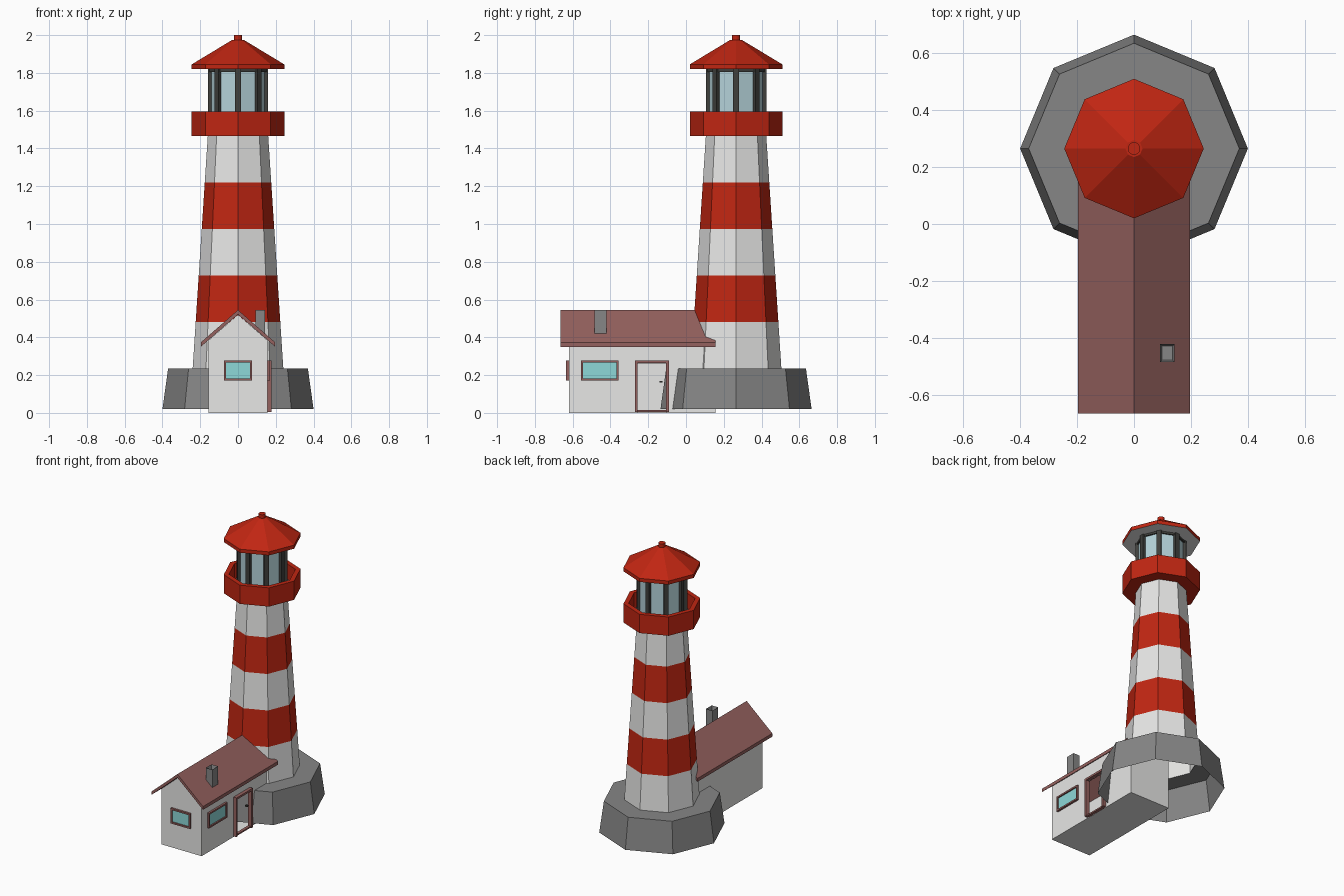
import bpy, bmesh, math
from mathutils import Matrix, Vector

if "Cube" in bpy.data.objects:
    bpy.data.objects.remove(bpy.data.objects["Cube"])

CY = 0.265  # tower axis


def mat(name, r, g, b):
    m = bpy.data.materials.new(name)
    m.diffuse_color = (r, g, b, 1)
    m.use_nodes = True
    m.node_tree.nodes["Principled BSDF"].inputs["Base Color"].default_value = m.diffuse_color
    return m


RED = mat("red paint", 0.53, 0.019, 0.006)
WHITE = mat("white plaster", 0.8, 0.8, 0.79)
STONE = mat("grey stone", 0.24, 0.24, 0.24)
BROWN = mat("brown tile", 0.30, 0.12, 0.113)
IRON = mat("dark iron", 0.05, 0.05, 0.045)
PANE = mat("lantern glass", 0.46, 0.65, 0.70)
CYAN = mat("window glass", 0.27, 0.69, 0.69)


def finish(name, bm, mats):
    bmesh.ops.recalc_face_normals(bm, faces=bm.faces)
    me = bpy.data.meshes.new(name)
    bm.to_mesh(me)
    bm.free()
    for m in mats:
        me.materials.append(m)
    ob = bpy.data.objects.new(name, me)
    bpy.context.collection.objects.link(ob)
    return ob


def lathe(name, profile, mats, slots=None, n=8):
    """Turn (radius, z) points round the tower axis; slots = material per band."""
    bm = bmesh.new()
    rings = []
    for r, z in profile:
        if r == 0:
            rings.append([bm.verts.new((0, CY, z))] * n)
        else:
            rings.append([bm.verts.new((r * math.cos(math.tau * i / n),
                                        CY + r * math.sin(math.tau * i / n), z))
                          for i in range(n)])
    for k, (a, b) in enumerate(zip(rings, rings[1:])):
        for i in range(n):
            j = (i + 1) % n
            f = bm.faces.new(list(dict.fromkeys((a[i], a[j], b[j], b[i]))))
            f.material_index = slots[k] if slots else 0
    return finish(name, bm, mats)


def add_box(bm, lo, hi, turn=None):
    c = [(a + b) / 2 for a, b in zip(lo, hi)]
    s = [b - a for a, b in zip(lo, hi)]
    m = Matrix.Translation(c) @ Matrix.Diagonal((*s, 1))
    bmesh.ops.create_cube(bm, size=1, matrix=(turn @ m) if turn else m)


def boxes(name, spans, m):
    bm = bmesh.new()
    for lo, hi in spans:
        add_box(bm, lo, hi)
    return finish(name, bm, [m])


# --- Lighthouse ---
# Stone foot, open underneath
lathe("stone_foot", [(0.40, 0.02), (0.37, 0.235), (0.235, 0.235)], [STONE])

# Tapered tower with stripes
tower = [(0.24 - 0.08 * i / 5, 0.235 + 1.23 * i / 5) for i in range(6)]
lathe("tower", tower, [WHITE, RED], [0, 1, 0, 1, 0])

# Gallery with parapet and floor
lathe("gallery", [(0, 1.465), (0.245, 1.465), (0.245, 1.595), (0.212, 1.595),
                  (0.212, 1.49), (0, 1.49)], [RED, STONE], [0, 0, 0, 0, 1])

# Lantern room
lathe("lantern_glass", [(0.147, 1.49), (0.147, 1.82)], [PANE])
for label, z0, z1 in (("lower", 1.49, 1.52), ("upper", 1.806, 1.82)):
    lathe("lantern_%s_ring" % label, [(0.14, z0), (0.157, z0), (0.157, z1), (0.14, z1)], [IRON])
bm = bmesh.new()
for i in range(8):
    turn = Matrix.Translation((0, CY, 0)) @ Matrix.Rotation(math.tau * i / 8, 4, 'Z')
    add_box(bm, (0.138, -0.015, 1.49), (0.16, 0.015, 1.82), turn)
finish("lantern_posts", bm, [IRON])

# Lantern roof and knob
lathe("lantern_roof", [(0, 1.82), (0.245, 1.82), (0.245, 1.845), (0.03, 1.975), (0, 1.975)],
      [RED, WHITE], [1, 0, 0, 0])
lathe("roof_knob", [(0.022, 1.97), (0.022, 2.0), (0, 2.0)], [RED], n=16)

# --- Keeper's house ---
W, Y0, Y1 = 0.155, -0.62, 0.155
EAVE, APEX = 0.385, 0.52
D0, D1, DZ = -0.257, -0.105, 0.262   # doorway

# Hollow walls and floor with open doorway
bm = bmesh.new()


def face(*pts):
    bm.faces.new([bm.verts.new(p) for p in pts])


for y in (Y0, Y1):
    face((-W, y, 0), (W, y, 0), (W, y, EAVE), (0, y, APEX), (-W, y, EAVE))
face((-W, Y0, 0), (-W, Y1, 0), (-W, Y1, EAVE), (-W, Y0, EAVE))
face((-W, Y0, 0), (W, Y0, 0), (W, Y1, 0), (-W, Y1, 0))
for a, b, z in ((Y0, D0, 0), (D0, D1, DZ), (D1, Y1, 0)):
    face((W, a, z), (W, b, z), (W, b, EAVE), (W, a, EAVE))
bmesh.ops.remove_doubles(bm, verts=bm.verts, dist=0.0001)
finish("house_walls", bm, [WHITE])

# Gabled roof slab
bm = bmesh.new()
outline = [(-0.197, 0.35), (0, 0.521), (0.197, 0.35), (0.197, 0.373), (0, 0.545), (-0.197, 0.373)]
front = [bm.verts.new((x, -0.665, z)) for x, z in outline]
back = [bm.verts.new((x, 0.155, z)) for x, z in outline]
for i in range(6):
    j = (i + 1) % 6
    bm.faces.new((front[i], front[j], back[j], back[i]))
for v in (front, back):
    bm.faces.new((v[0], v[1], v[4], v[5]))
    bm.faces.new((v[1], v[2], v[3], v[4]))
finish("house_roof", bm, [BROWN])

# Chimney with sunken top
bm = bmesh.new()
add_box(bm, (0.092, -0.485, 0.40), (0.142, -0.422, 0.545))
bm.normal_update()
top = max(bm.faces, key=lambda f: f.calc_center_median().z)
bmesh.ops.inset_region(bm, faces=[top], thickness=0.01)
bmesh.ops.translate(bm, verts=top.verts, vec=(0, 0, -0.03))
finish("chimney", bm, [STONE])


def frame_spans(a0, a1, z0, z1, t, sill=True):
    """Frame bars in (along, z)."""
    bars = [(a0, z0, a0 + t, z1), (a1 - t, z0, a1, z1), (a0 + t, z1 - t, a1 - t, z1)]
    return bars + ([(a0 + t, z0, a1 - t, z0 + t)] if sill else [])


# Front window
boxes("front_window_frame", [((a, -0.634, z), (b, Y0, w)) for a, z, b, w in
                             frame_spans(-0.075, 0.075, 0.172, 0.277, 0.011)], BROWN)
boxes("front_window_glass", [((-0.064, Y0 - 0.005, 0.183), (0.064, Y0, 0.266))], CYAN)

# Side window
boxes("side_window_frame", [((W, a, z), (0.169, b, w)) for a, z, b, w in
                            frame_spans(-0.557, -0.357, 0.172, 0.277, 0.011)], BROWN)
boxes("side_window_glass", [((W, -0.546, 0.183), (W + 0.005, -0.368, 0.266))], CYAN)

# Door frame and handle
boxes("door_frame", [((0.15, a, z), (0.178, b, w)) for a, z, b, w in
                     frame_spans(-0.271, -0.091, 0.005, 0.277, 0.014, False)], BROWN)
boxes("door_sill", [((0.15, -0.257, 0.005), (0.17, -0.105, 0.015))], BROWN)
boxes("door_handle", [((0.15, -0.14, 0.16), (0.168, -0.124, 0.17))], IRON)
